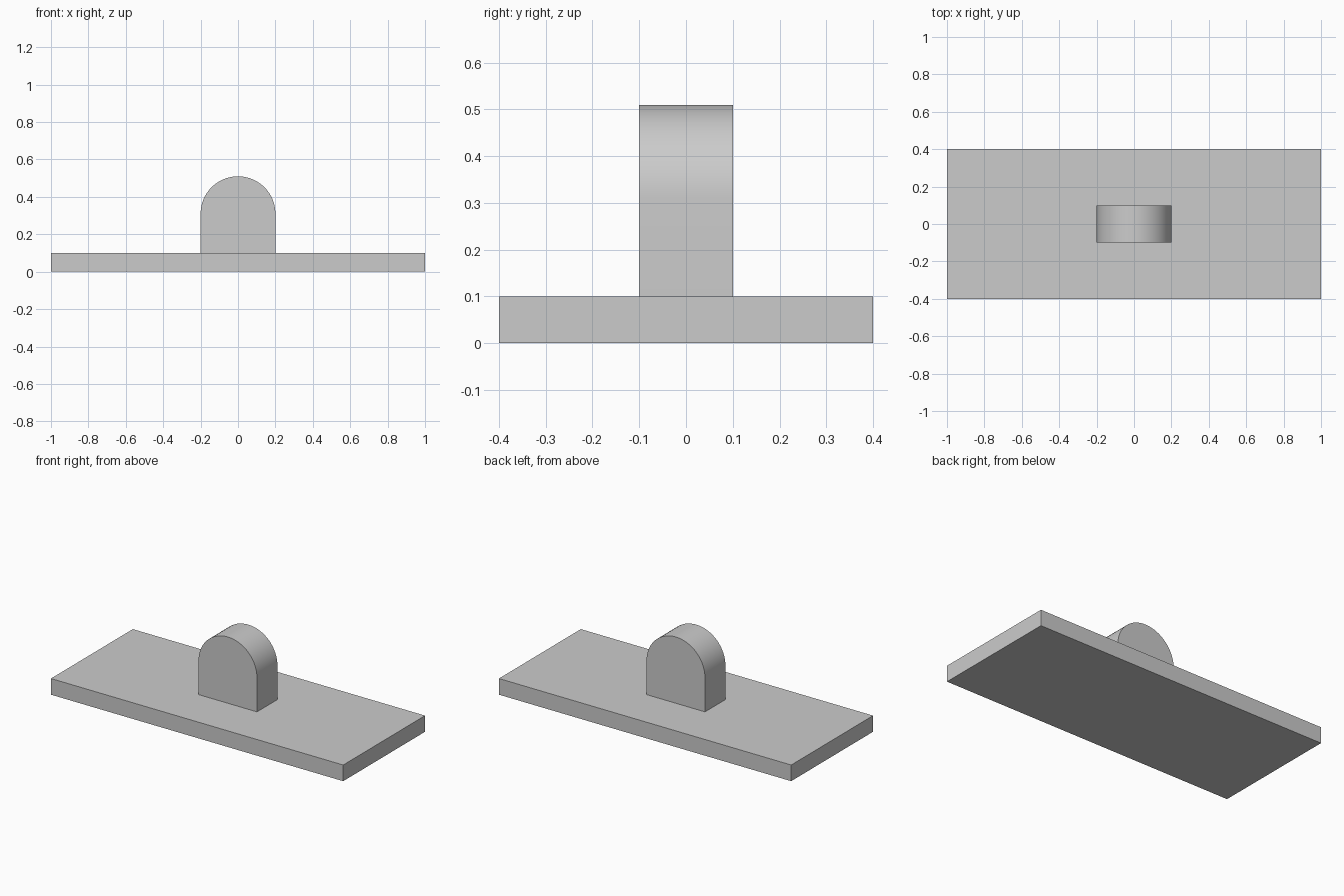
import bpy
import bmesh
from math import pi, cos, sin, radians

cube = bpy.data.objects.get("Cube")
if cube:
    bpy.data.objects.remove(cube, do_unlink=True)

# Single plain grey
grey = bpy.data.materials.new("light_grey")
grey.use_nodes = True
colour = (0.6, 0.6, 0.6, 1)
grey.diffuse_color = colour
grey.node_tree.nodes["Principled BSDF"].inputs["Base Color"].default_value = colour


def extrude_profile(name, profile, depth):
    """Extrude an x-z outline along y, centred on y = 0."""
    bm = bmesh.new()
    face = bm.faces.new([bm.verts.new((x, -depth / 2, z)) for x, z in profile])
    result = bmesh.ops.extrude_face_region(bm, geom=[face])
    moved = [v for v in result["geom"] if isinstance(v, bmesh.types.BMVert)]
    bmesh.ops.translate(bm, verts=moved, vec=(0, depth, 0))
    bmesh.ops.recalc_face_normals(bm, faces=bm.faces)
    mesh = bpy.data.meshes.new(name)
    bm.to_mesh(mesh)
    bm.free()
    mesh.materials.append(grey)
    obj = bpy.data.objects.new(name, mesh)
    bpy.context.collection.objects.link(obj)
    return obj


# Flat base plate
extrude_profile("base_plate", [(-1, 0), (1, 0), (1, 0.1), (-1, 0.1)], 0.8)

# Upright lug with a half-round top
radius, spring, segments = 0.2, 0.31, 32
arc = [(radius * cos(pi * i / segments), spring + radius * sin(pi * i / segments))
       for i in range(segments + 1)]
lug = extrude_profile("rounded_lug", [(-radius, 0.1), (radius, 0.1)] + arc, 0.2)

bpy.ops.object.select_all(action="DESELECT")
lug.select_set(True)
bpy.context.view_layer.objects.active = lug
bpy.ops.object.shade_smooth_by_angle(angle=radians(30))
